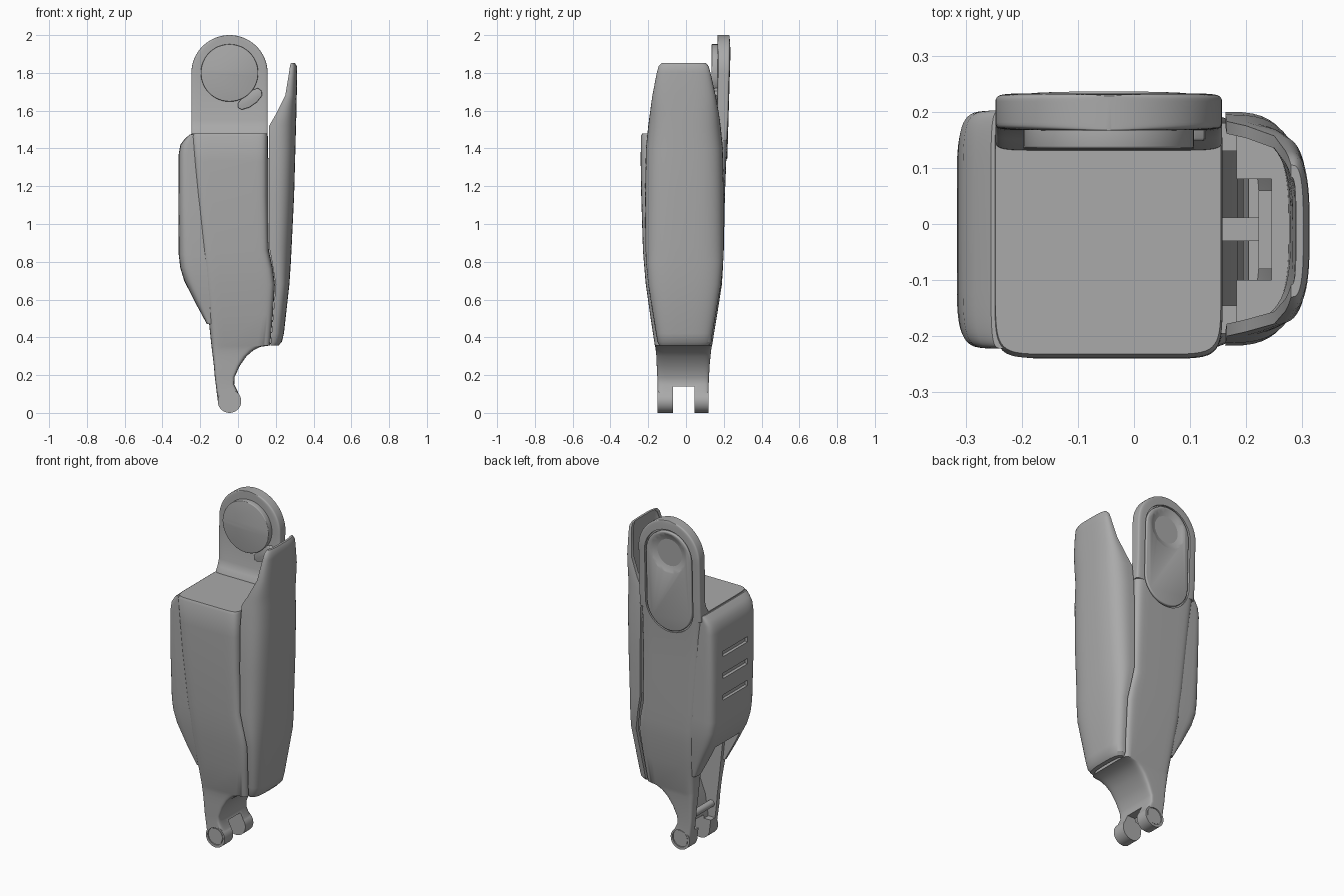
import bpy, bmesh
from math import sin, cos, pi, radians, sqrt

cube = bpy.data.objects.get("Cube")
if cube:
    bpy.data.objects.remove(cube)

grey = bpy.data.materials.new("plain grey")
grey.use_nodes = True
tone = (0.4, 0.4, 0.4, 1)
grey.diffuse_color = tone
grey.node_tree.nodes["Principled BSDF"].inputs["Base Color"].default_value = tone


def make(name, bm):
    bmesh.ops.recalc_face_normals(bm, faces=bm.faces)
    mesh = bpy.data.meshes.new(name)
    bm.to_mesh(mesh)
    bm.free()
    mesh.materials.append(grey)
    ob = bpy.data.objects.new(name, mesh)
    bpy.context.collection.objects.link(ob)
    return ob


def loft(name, rings):
    """Skin a stack of equal point rings and cap both ends."""
    bm = bmesh.new()
    rows = [[bm.verts.new(p) for p in ring] for ring in rings]
    n = len(rows[0])
    for a, b in zip(rows, rows[1:]):
        for i in range(n):
            j = (i + 1) % n
            bm.faces.new((a[i], a[j], b[j], b[i]))
    bm.faces.new(rows[0])
    bm.faces.new(rows[-1])
    return make(name, bm)


def power(v, e):
    return abs(v) ** e * (1 if v > 0 else -1)


def full_ring(z, x0, x1, y0, y1, e=0.2, n=56):
    """Softly rounded rectangle."""
    ts = [2 * pi * (i + 0.5) / n for i in range(n)]
    return [((x0 + x1) / 2 + (x1 - x0) / 2 * power(cos(t), e),
             (y0 + y1) / 2 + (y1 - y0) / 2 * power(sin(t), e), z) for t in ts]


def half_ring(z, x_in, x_out, y0, y1, e, n=28):
    """Rounded D whose flat side lies at x_in."""
    ts = [pi * (i / n - 0.5) for i in range(n + 1)]
    return [(x_in + (x_out - x_in) * max(cos(t), 0) ** e,
             (y0 + y1) / 2 + (y1 - y0) / 2 * power(sin(t), e), z) for t in ts]


def prism(name, outline, y0, y1, slope=0, bevel=0):
    """Extrude an x-z outline along y, optionally leaning with height."""
    ob = loft(name, [[(x, y + slope * (z - 1.49), z) for x, z in outline] for y in (y0, y1)])
    if bevel:
        mod = ob.modifiers.new("soft edge", "BEVEL")
        mod.width, mod.segments, mod.limit_method = bevel, 3, "ANGLE"
        mod.angle_limit = radians(50)
        apply(ob, mod)
    return ob


def box(name, x0, x1, y0, y1, z0, z1):
    return prism(name, [(x0, z0), (x1, z0), (x1, z1), (x0, z1)], y0, y1)


def apply(ob, mod):
    bpy.context.view_layer.objects.active = ob
    bpy.ops.object.modifier_apply(modifier=mod.name)


def combine(ob, other, operation="DIFFERENCE"):
    mod = ob.modifiers.new("cut", "BOOLEAN")
    mod.operation, mod.object, mod.solver = operation, other, "EXACT"
    apply(ob, mod)
    bpy.data.objects.remove(other)


def stadium(cx, z0, z1, r, n=24):
    return [(cx + r * cos(pi * i / n), z1 + r * sin(pi * i / n)) for i in range(n + 1)] + \
           [(cx - r * cos(pi * i / n), z0 - r * sin(pi * i / n)) for i in range(n + 1)]


CX = -0.045

# main body: height, left, right, front, back
BODY = [
    (0.065, -0.107, 0.015, -0.15, 0.12), (0.11, -0.113, 0, -0.15, 0.12),
    (0.15, -0.118, -0.02, -0.15, 0.12), (0.19, -0.123, -0.018, -0.152, 0.122),
    (0.25, -0.128, 0.01, -0.155, 0.125), (0.3, -0.134, 0.045, -0.157, 0.13),
    (0.33, -0.138, 0.08, -0.16, 0.133), (0.35, -0.14, 0.12, -0.163, 0.136),
    (0.357, -0.141, 0.17, -0.165, 0.138), (0.52, -0.158, 0.185, -0.19, 0.165),
    (0.68, -0.175, 0.195, -0.213, 0.19), (0.76, -0.182, 0.185, -0.22, 0.195),
    (0.86, -0.192, 0.163, -0.228, 0.2), (1.15, -0.222, 0.158, -0.237, 0.206),
    (1.33, -0.238, 0.158, -0.24, 0.213), (1.465, -0.25, 0.158, -0.239, 0.221),
    (1.48, -0.247, 0.155, -0.232, 0.221)]
body = loft("body", [full_ring(*r) for r in BODY])

# upright tab with a round top
tab_rows = [(1.44, 0.125, 0.219), (1.485, 0.132, 0.222), (1.51, 0.15, 0.223),
            (1.55, 0.165, 0.225), (1.79, 0.167, 0.231)]
rings = [full_ring(z, CX - 0.202, CX + 0.202, y0, y1) for z, y0, y1 in tab_rows]
for i in range(1, 20):
    a = pi / 2 * i / 19.3
    w = 0.202 * cos(a)
    rings.append(full_ring(1.798 + 0.202 * sin(a), CX - w, CX + w, 0.167, 0.233 - 0.005 * (i / 19) ** 4))
combine(body, loft("tab", rings), "UNION")

# oval thumb panel set into the back
combine(body, prism("pocket", stadium(CX, 1.49, 1.79, 0.157), 0.208, 0.3, 0.03))
panel = prism("thumb_panel", stadium(CX, 1.49, 1.79, 0.148), 0.2, 0.223, 0.03, 0.006)
bm = bmesh.new()
bmesh.ops.create_uvsphere(bm, u_segments=64, v_segments=40, radius=0.27)
bmesh.ops.translate(bm, verts=bm.verts, vec=(CX, 0.475, 1.8))
combine(panel, make("dish", bm))

# forked foot with round lugs
HUB = stadium(CX, 0.062, 0.062, 0.062)
for y0, y1 in ((-0.15, -0.07), (0.045, 0.12)):
    combine(body, prism("lug", HUB, y0, y1), "UNION")
combine(body, box("fork_gap", -0.3, 0.1, -0.07, 0.045, -0.1, 0.14))
HOLLOW = [(-0.4, 0.66), (-0.1, 0.66), (0.03, 0.45), (-0.05, 0.25), (-0.07, 0.12), (-0.4, 0.12)]
combine(body, prism("hollow", HOLLOW, -0.11, 0.08))
for y0, y1 in ((-0.2, -0.143), (0.113, 0.2)):
    combine(body, prism("pin_recess", stadium(CX, 0.065, 0.065, 0.05), y0, y1))
parts = [body, panel]
for name, y0, y1 in (("front_pin", -0.147, -0.08), ("back_pin", 0.055, 0.116)):
    parts.append(prism(name, stadium(CX, 0.065, 0.065, 0.045), y0, y1))
parts.append(prism("cross_pin", stadium(-0.09, 0.2, 0.2, 0.02), -0.12, 0.09))

# vented side cover: height, outer x, inner x, front, back
COVER = [
    (0.47, -0.165, -0.13, -0.17, 0.145), (0.58, -0.225, -0.14, -0.19, 0.165),
    (0.7, -0.285, -0.15, -0.206, 0.18), (0.77, -0.306, -0.16, -0.212, 0.188),
    (0.84, -0.314, -0.165, -0.216, 0.19), (1.1, -0.316, -0.19, -0.222, 0.196),
    (1.37, -0.314, -0.21, -0.222, 0.202), (1.42, -0.305, -0.215, -0.222, 0.202),
    (1.45, -0.283, -0.22, -0.222, 0.203), (1.474, -0.255, -0.225, -0.222, 0.203)]
cover = loft("side_cover", [half_ring(z, xi, xo, y0, y1, 0.3) for z, xo, xi, y0, y1 in COVER])
combine(cover, prism("cover_mouth", HOLLOW, -0.13, 0.1))
for z in (0.97, 1.1, 1.23):
    combine(cover, box("vent", -0.4, -0.297, -0.13, 0.1, z - 0.016, z + 0.016))
parts.append(cover)

# hollow outer shell: height, inner x, outer x, front, back
SHELL = [
    (0.357, 0.172, 0.215, -0.14, 0.12), (0.375, 0.174, 0.232, -0.15, 0.135),
    (0.42, 0.178, 0.243, -0.158, 0.14), (0.68, 0.2, 0.272, -0.2, 0.185),
    (0.8, 0.18, 0.28, -0.212, 0.197), (0.88, 0.165, 0.284, -0.215, 0.2),
    (1.15, 0.163, 0.297, -0.217, 0.2), (1.4, 0.163, 0.304, -0.212, 0.195),
    (1.52, 0.165, 0.307, -0.2, 0.183), (1.58, 0.2, 0.309, -0.192, 0.175),
    (1.68, 0.25, 0.311, -0.178, 0.157), (1.8, 0.27, 0.313, -0.155, 0.13),
    (1.835, 0.275, 0.312, -0.145, 0.12), (1.852, 0.28, 0.302, -0.13, 0.105)]
rings = []
for z, xi, xo, y0, y1 in SHELL:
    depth = xo - xi
    inner = half_ring(z, xi, xi + max(depth - 0.028, depth * 0.4), y0 + 0.022, y1 - 0.022, 0.66)
    rings.append(half_ring(z, xi, xo, y0, y1, 0.66) + inner[::-1])
parts.append(loft("outer_shell", rings))

# core that fills the shell behind the body, with a bay in the middle
core = loft("shell_core", [half_ring(z + 0.004, xi + 0.02, xo - 0.015, y0 + 0.012, y1 - 0.012, 0.66)
                           for z, xi, xo, y0, y1 in SHELL[:8]])
combine(core, box("bay", 0.1, 0.245, -0.1, 0.08, 0.5, 2))
parts.append(core)
parts.append(box("bay_plate", 0.222, 0.25, -0.08, 0.06, 0.55, 1.3))
parts.append(box("middle_bracket", 0.15, 0.225, -0.03, 0.012, 0.6, 1.25))
for name, y in (("front_bracket", -0.17), ("back_bracket", 0.155)):
    parts.append(box(name, 0.15, 0.19, y - 0.025, y + 0.025, 0.9, 1.35))

# round knob and its catch on the tab
parts.append(prism("knob", stadium(CX, 1.8, 1.8, 0.152), 0.135, 0.18, 0, 0.004))
CATCH = [(0, 1.64), (0, 1.615), (0.02, 1.605), (0.06, 1.617), (0.1, 1.645),
         (0.128, 1.68), (0.125, 1.705), (0.105, 1.72), (0.05, 1.7)]
parts.append(prism("catch", CATCH, 0.148, 0.18, 0, 0.005))

for ob in parts:
    bpy.ops.object.select_all(action="DESELECT")
    ob.select_set(True)
    bpy.context.view_layer.objects.active = ob
    bpy.ops.object.shade_smooth_by_angle(angle=radians(32))
